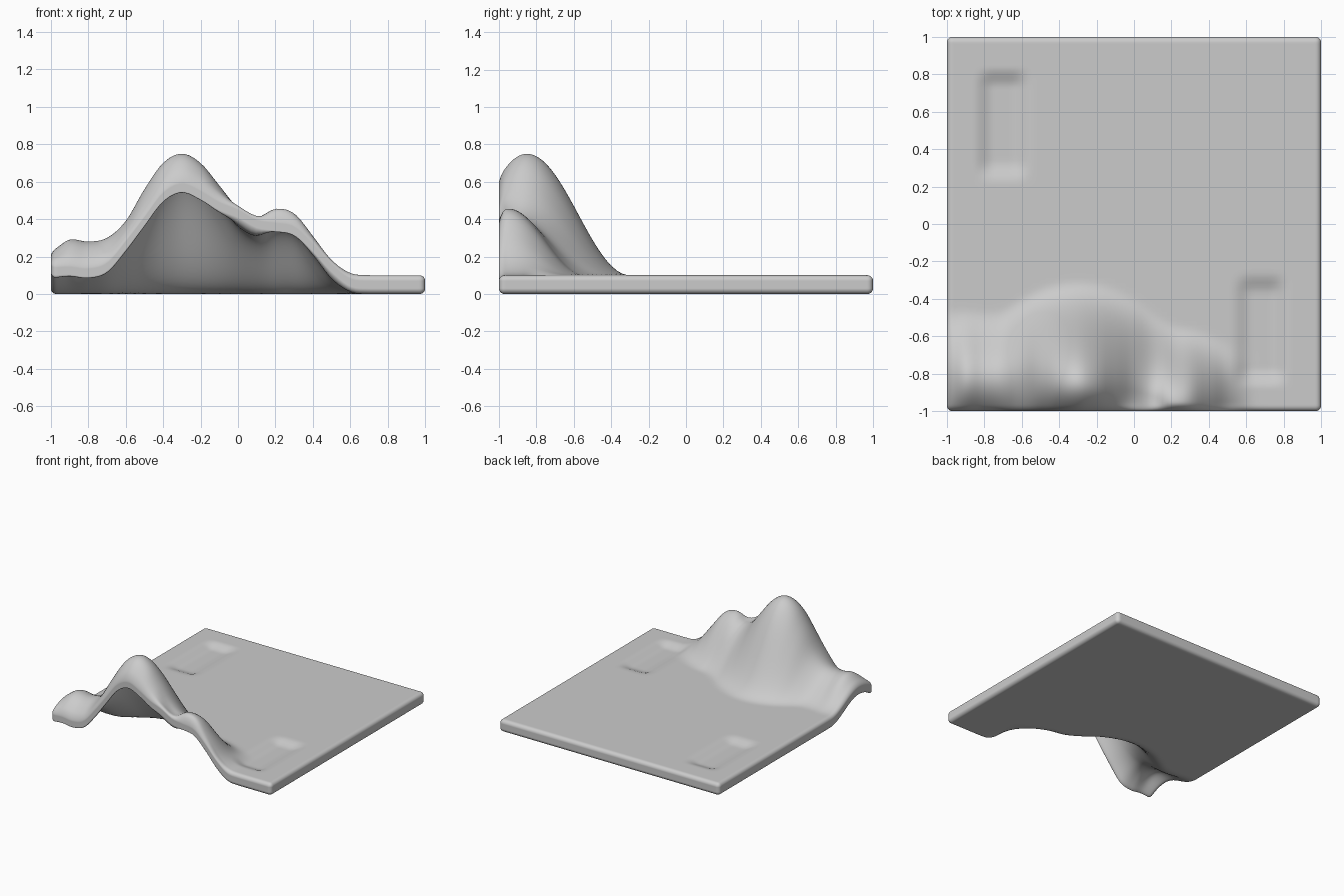
import bpy, bmesh, math
from mathutils import Vector

if "Cube" in bpy.data.objects:
    bpy.data.objects.remove(bpy.data.objects["Cube"])

# Profiles sampled every 0.1 in x, starting at x = -1
CREST = [.13, .19, .18, .20, .29, .46, .60, .65, .60, .48, .36, .31, .355, .33, .21, .08, .012, 0]
RIM = [.07, .075, .065, .095, .21, .34, .47, .52, .48, .42, .38, .325, .31, .29, .20, .09, .012, 0]
CREST_Y = [-.82, -.82, -.82, -.82, -.83, -.84, -.85, -.85, -.86, -.87, -.89, -.92, -.95, -.95, -.95, -.95, -.95, -.95]
FOOT_Y = [-.45, -.45, -.46, -.45, -.39, -.34, -.31, -.30, -.31, -.34, -.39, -.47, -.53, -.55, -.58, -.62, -.65, -.65]


def sample(table, x):
    """Smooth cubic interpolation along x."""
    t = min(max((x + 1) / .1, 0), len(table) - 1.001)
    i = int(t)
    f = t - i
    last = len(table) - 1
    a, b, c, d = (table[min(max(k, 0), last)] for k in (i - 1, i, i + 1, i + 2))
    return b + .5 * f * (c - a + f * (2*a - 5*b + 4*c - d + f * (3*(b - c) + d - a)))


def lift(x, y):
    """Height the sheet is pulled up at a point."""
    crest, cy = sample(CREST, x), sample(CREST_Y, x)
    if y > cy:
        u = min((y - cy) / (sample(FOOT_Y, x) - cy), 1)
        return max(0, crest * .5 * (1 + math.cos(math.pi * u)))
    u = min((cy - y) / (cy + 1), 1)
    return max(0, crest + (sample(RIM, x) - crest) * u * u)


def step(a, b, v):
    t = min(max((v - a) / (b - a), 0), 1)
    return t * t * (3 - 2 * t)


def dent(x, y, cx, cy):
    """Shallow rectangular hollow with soft walls."""
    return (.03 * (1 - step(.05, .16, abs(x - cx)))
            * (1 - step(.20, .31, abs(y - cy))))


def spread(t):
    return .3 * t + .7 * math.sin(t * math.pi / 2)


# Rounded slab, finely divided and pulled up along the front edge
R = .03
INNER = Vector((1 - R, 1 - R, .05 - R))
bm = bmesh.new()
bmesh.ops.create_cube(bm, size=2)
bmesh.ops.subdivide_edges(bm, edges=bm.edges[:], cuts=100, use_grid_fill=True)
for v in bm.verts:
    p = Vector((spread(v.co.x), spread(v.co.y), spread(v.co.z) * .05))
    q = Vector([min(max(p[i], -INNER[i]), INNER[i]) for i in range(3)])
    if (p - q).length > 1e-7:
        p = q + (p - q).normalized() * R
    hollow = 0
    if p.z > .045:
        hollow = dent(p.x, p.y, -.70, .53) + dent(p.x, p.y, .68, -.57)
    p.z += .05 + lift(p.x, p.y) - hollow
    v.co = p
bmesh.ops.recalc_face_normals(bm, faces=bm.faces[:])
for f in bm.faces:
    f.smooth = True
mesh = bpy.data.meshes.new("terrain_slab")
bm.to_mesh(mesh)
bm.free()
slab = bpy.data.objects.new("terrain_slab", mesh)
bpy.context.collection.objects.link(slab)
